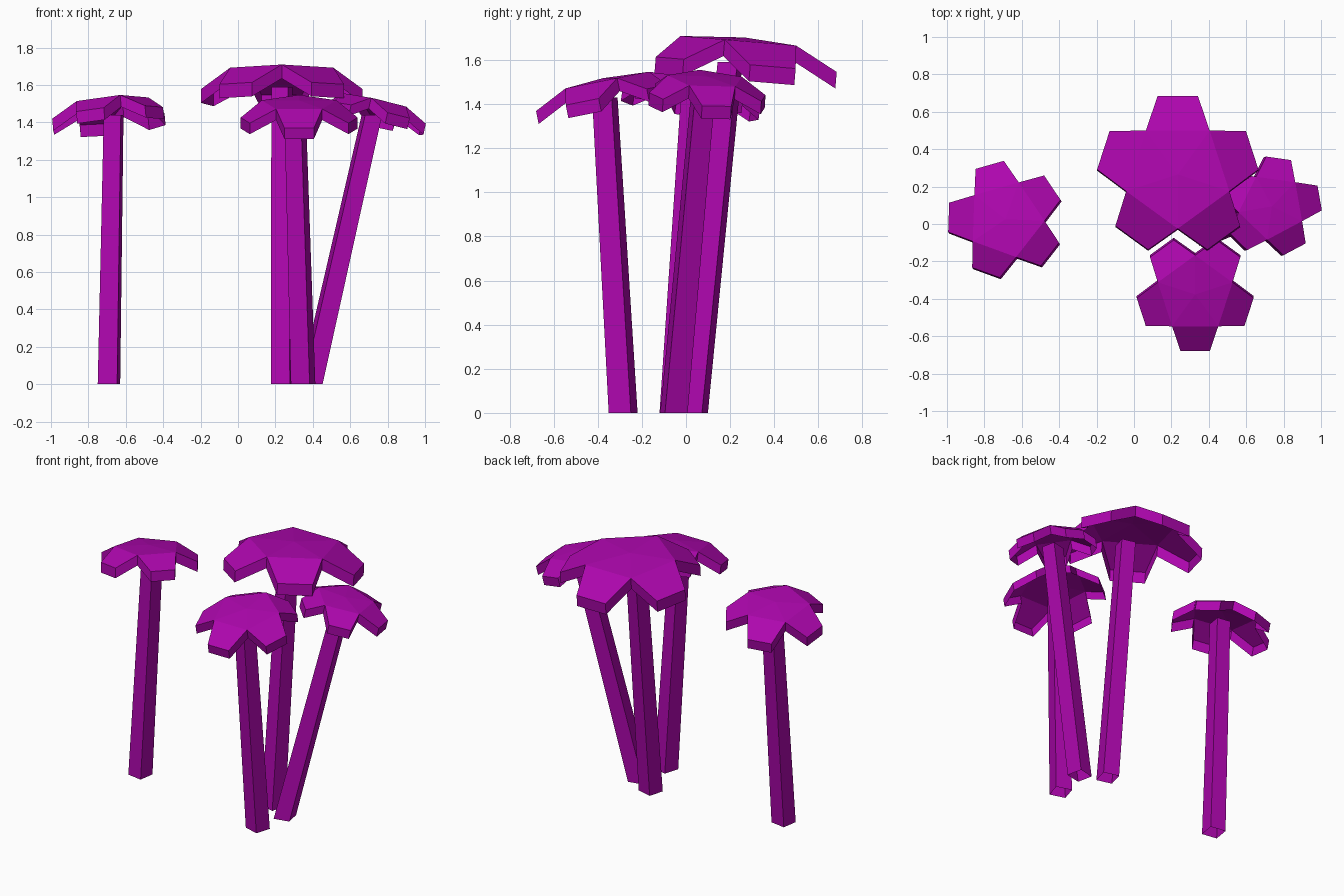
import bpy
from math import sin, cos, radians, sqrt
from mathutils import Vector

cube = bpy.data.objects.get("Cube")
if cube:
    bpy.data.objects.remove(cube, do_unlink=True)

purple = bpy.data.materials.new("purple")
purple.use_nodes = True
purple.diffuse_color = (0.42, 0.002, 0.42, 1)
bsdf = next(n for n in purple.node_tree.nodes if n.type == 'BSDF_PRINCIPLED')
bsdf.inputs["Base Color"].default_value = purple.diffuse_color


def add_mesh(name, verts, faces):
    mesh = bpy.data.meshes.new(name)
    mesh.from_pydata(verts, [], faces)
    mesh.materials.append(purple)
    mesh.update()
    bpy.context.collection.objects.link(bpy.data.objects.new(name, mesh))


def polar(radius, degrees, z=0.0):
    return Vector((radius * cos(radians(degrees)), radius * sin(radians(degrees)), z))


def cap(name, center, radius, start, slope, thickness):
    """Five-petal hollow cap: shallow pentagon, drooping petals, hanging rim."""
    top = [Vector((0, 0, 0.06 * radius))]
    top += [polar(radius, start + 72 * i) for i in range(5)]
    for i in range(5):
        middle = start + 72 * i + 36
        for side in (-14.5, 14.5):
            top.append(polar(1.49 * radius, middle + side, -0.36 * radius))
    # Lean the cap
    for v in top:
        v.z += slope[0] * v.x + slope[1] * v.y
    origin = Vector(center)
    verts = [origin + v for v in top]
    faces, rim = [], []
    for i in range(5):
        a, b = 1 + i, 1 + (i + 1) % 5
        c, d = 6 + 2 * i, 7 + 2 * i
        faces += [(0, a, b), (a, c, d, b)]
        rim += [a, c, d]
    # Rim hangs along the cap's normal, open below
    down = Vector((slope[0], slope[1], -1)).normalized() * thickness
    n, count = len(verts), len(rim)
    verts += [verts[k] + down for k in rim]
    for i in range(count):
        j = (i + 1) % count
        faces.append((rim[i], n + i, n + j, rim[j]))
    add_mesh(name, verts, faces)


def stem(name, foot, head, turn, width=0.105, taper=0.88):
    """Square leaning stem, level top, open foot."""
    r = width / sqrt(2)
    verts = [Vector(foot) + polar(r, turn + 45 + 90 * i) for i in range(4)]
    verts += [Vector(head) + polar(r * taper, turn + 45 + 90 * i) for i in range(4)]
    faces = [(4, 5, 6, 7)]
    faces += [(i, (i + 1) % 4, (i + 1) % 4 + 4, i + 4) for i in range(4)]
    add_mesh(name, verts, faces)


# Tall back mushroom
cap("back_cap", (0.234, 0.265, 1.685), 0.29, -90, (0, -0.083), 0.075)
stem("back_stem", (0.24, 0.035, 0), (0.235, 0.2, 1.59), -15)

# Separate mushroom on the right-hand side
cap("right_cap", (-0.688, 0.025, 1.513), 0.21, -2, (0.09, -0.14), 0.065)
stem("right_stem", (-0.69, -0.06, 0), (-0.665, 0.03, 1.44), -9)

# Front mushroom
cap("front_cap", (0.327, -0.377, 1.505), 0.21, 90, (0, 0.2), 0.06)
stem("front_stem", (0.348, -0.285, 0), (0.306, -0.368, 1.43), -17)

# Strongly leaning mushroom on the left
cap("left_cap", (0.737, 0.094, 1.515), 0.18, -26, (-0.22, -0.06), 0.06)
stem("left_stem", (0.39, -0.055, 0), (0.716, 0.077, 1.44), 12)
